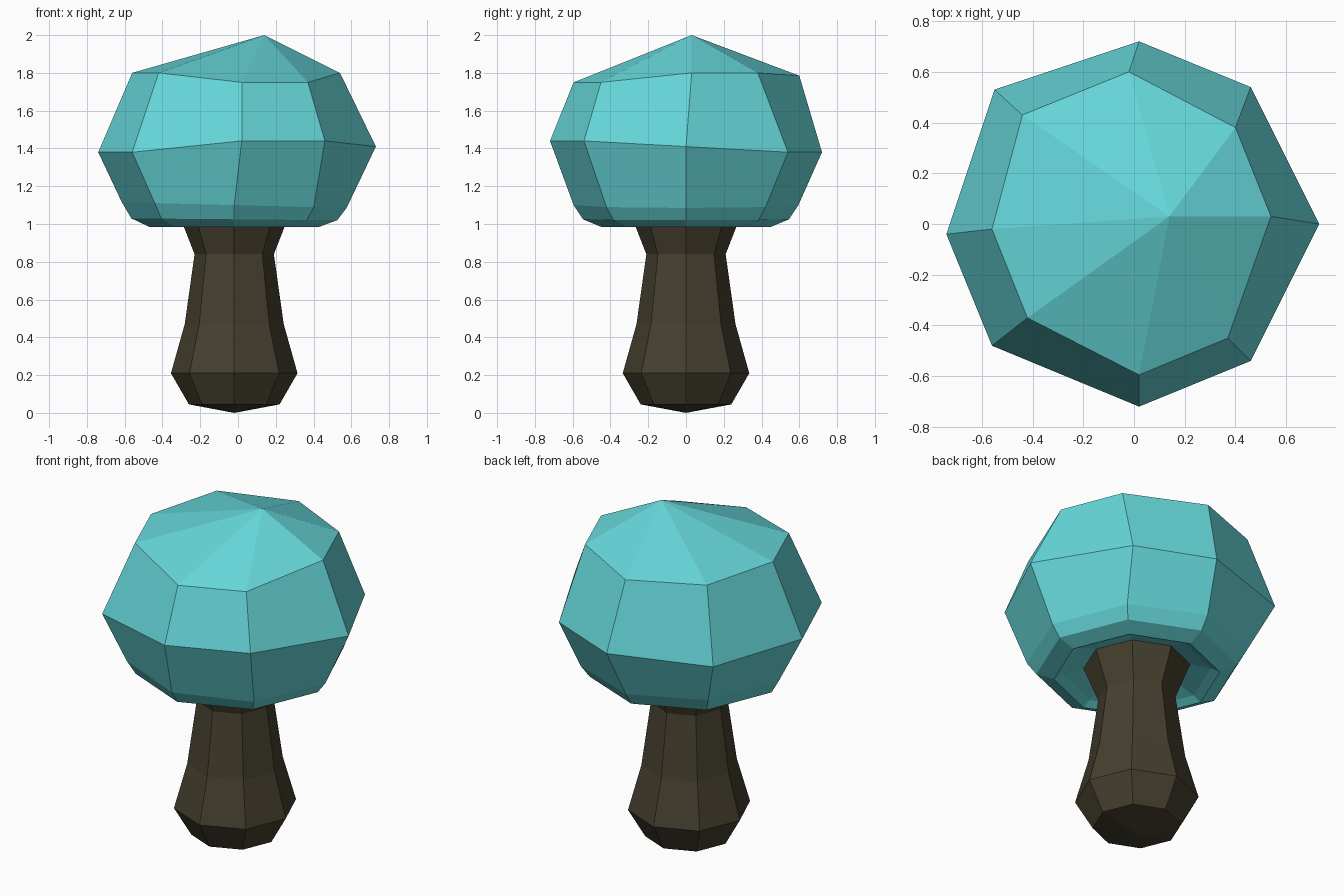
import bpy, bmesh, math

if "Cube" in bpy.data.objects:
    bpy.data.objects.remove(bpy.data.objects["Cube"])


def material(name, color):
    m = bpy.data.materials.new(name)
    m.diffuse_color = (*color, 1)
    m.use_nodes = True
    m.node_tree.nodes["Principled BSDF"].inputs["Base Color"].default_value = m.diffuse_color
    return m


def ring(radius, z, tilt=0.0, cx=-0.02, cy=0.0, n=8):
    """Octagon with a corner on +x, tilted slightly down towards +x."""
    pts = []
    for i in range(n):
        a = math.tau * i / n
        pts.append((cx + radius * math.cos(a), cy + radius * math.sin(a),
                    z - tilt * math.cos(a)))
    return pts


def loft(name, bottom, rings, top, mat):
    """Skin rings from bottom to top, closing both ends with fans."""
    bm = bmesh.new()
    loops = [[bm.verts.new(p) for p in r] for r in rings]
    n = len(loops[0])
    low, high = bm.verts.new(bottom), bm.verts.new(top)
    for i in range(n):
        j = (i + 1) % n
        bm.faces.new((low, loops[0][j], loops[0][i]))
        for a, b in zip(loops, loops[1:]):
            bm.faces.new((a[i], a[j], b[j], b[i]))
        bm.faces.new((loops[-1][i], loops[-1][j], high))
    bmesh.ops.recalc_face_normals(bm, faces=bm.faces)
    me = bpy.data.meshes.new(name)
    bm.to_mesh(me)
    bm.free()
    me.materials.append(mat)
    ob = bpy.data.objects.new(name, me)
    bpy.context.collection.objects.link(ob)
    return ob


# Stem: flared octagonal column with a bulbous foot
stem_profile = [(0.24, 0.045), (0.335, 0.21), (0.262, 0.47),
                (0.21, 0.84), (0.29, 1.045)]
loft("stem", (-0.02, 0, 0), [ring(r, z) for r, z in stem_profile],
     (-0.02, 0, 1.06), material("stem_brown", (0.06, 0.05, 0.028)))

# Cap: regular hollow underside and rim, then two irregular hand-shaped rings
under = [ring(0.29, 1.042), ring(0.40, 1.01), ring(0.45, 0.985),
         ring(0.545, 1.025, 0.005), ring(0.595, 1.10, 0.015)]
widest = [(0.73, 0, 1.41), (0.46, 0.54, 1.38), (0.02, 0.72, 1.38),
          (-0.55, 0.53, 1.38), (-0.74, -0.04, 1.38), (-0.56, -0.48, 1.38),
          (0.02, -0.72, 1.44), (0.46, -0.54, 1.44)]
shoulder = [(0.54, 0.03, 1.80), (0.40, 0.38, 1.80), (-0.02, 0.60, 1.785),
            (-0.44, 0.43, 1.80), (-0.56, -0.02, 1.80), (-0.42, -0.37, 1.80),
            (0.02, -0.595, 1.75), (0.37, -0.45, 1.75)]
loft("cap", (-0.02, 0, 1.10), under + [widest, shoulder], (0.14, 0.03, 2.0),
     material("cap_teal", (0.133, 0.68, 0.70)))
